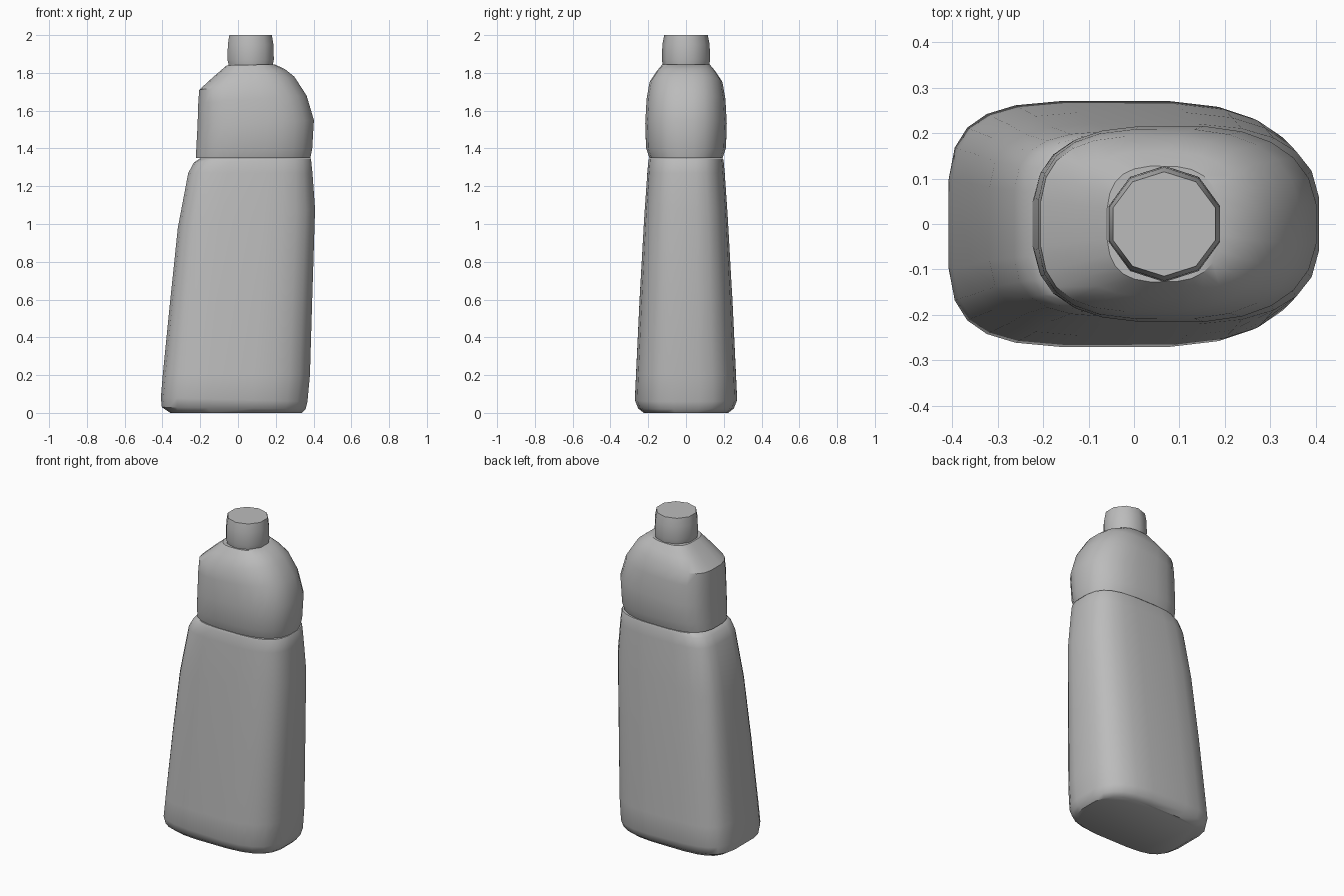
import bpy, bmesh
from math import sin, cos, pi, copysign, radians

cube = bpy.data.objects.get("Cube")
if cube:
    bpy.data.objects.remove(cube, do_unlink=True)

grey = bpy.data.materials.new("plain grey")
grey.use_nodes = True
grey.diffuse_color = (0.5, 0.5, 0.5, 1)
grey.node_tree.nodes["Principled BSDF"].inputs["Base Color"].default_value = (0.5, 0.5, 0.5, 1)


def power(v, n):
    return copysign(abs(v) ** (2 / n), v)


def loft(name, rings, sides, left_n, right_n, angle):
    """Skin rounded sections (z at left, z at right, left x, right x, half depth)."""
    bm = bmesh.new()
    loops = []
    for z0, z1, x0, x1, depth in rings:
        loop = []
        for i in range(sides):
            a = 2 * pi * (i + 0.5) / sides
            n = right_n if cos(a) > 0 else left_n
            u = power(cos(a), n)
            x = (x0 + x1) / 2 + u * (x1 - x0) / 2
            z = z0 + (z1 - z0) * (u + 1) / 2
            loop.append(bm.verts.new((x, depth * power(sin(a), n), z)))
        loops.append(loop)
    for low, high in zip(loops, loops[1:]):
        for i in range(sides):
            j = (i + 1) % sides
            bm.faces.new((low[i], low[j], high[j], high[i]))
    bm.faces.new(loops[0][::-1])
    bm.faces.new(loops[-1])
    bmesh.ops.recalc_face_normals(bm, faces=bm.faces)
    mesh = bpy.data.meshes.new(name)
    bm.to_mesh(mesh)
    bm.free()
    mesh.materials.append(grey)
    obj = bpy.data.objects.new(name, mesh)
    bpy.context.collection.objects.link(obj)
    bpy.ops.object.select_all(action='DESELECT')
    obj.select_set(True)
    bpy.context.view_layer.objects.active = obj
    bpy.ops.object.shade_smooth_by_angle(angle=radians(angle))
    return obj


# Tapered lower container with a bevelled foot
loft("bottle_body", [
    (0, 0, -0.36, 0.34, 0.225),
    (0.03, 0.02, -0.405, 0.36, 0.255),
    (0.08, 0.06, -0.41, 0.37, 0.272),
    (0.2, 0.2, -0.4, 0.383, 0.266),
    (0.6, 0.6, -0.36, 0.395, 0.247),
    (0.98, 1.08, -0.32, 0.41, 0.222),
    (1.27, 1.27, -0.265, 0.396, 0.206),
    (1.325, 1.345, -0.235, 0.388, 0.2),
    (1.348, 1.348, -0.2, 0.385, 0.195),
], 24, 4, 3, 40)

# Bulging upper section with a slanted shoulder crease
loft("bottle_shoulder", [
    (1.35, 1.35, -0.225, 0.385, 0.195),
    (1.41, 1.4, -0.222, 0.395, 0.213),
    (1.52, 1.55, -0.216, 0.404, 0.217),
    (1.64, 1.68, -0.212, 0.365, 0.21),
    (1.71, 1.78, -0.207, 0.3, 0.194),
    (1.78, 1.82, -0.13, 0.25, 0.16),
    (1.84, 1.845, -0.06, 0.195, 0.128),
], 24, 3, 2.5, 32)

# Small faceted cap
loft("cap", [
    (1.84, 1.84, -0.055, 0.19, 0.122),
    (1.87, 1.87, -0.062, 0.196, 0.128),
    (1.95, 1.95, -0.06, 0.194, 0.125),
    (2.0, 2.0, -0.052, 0.185, 0.115),
], 10, 2, 2, 45)
